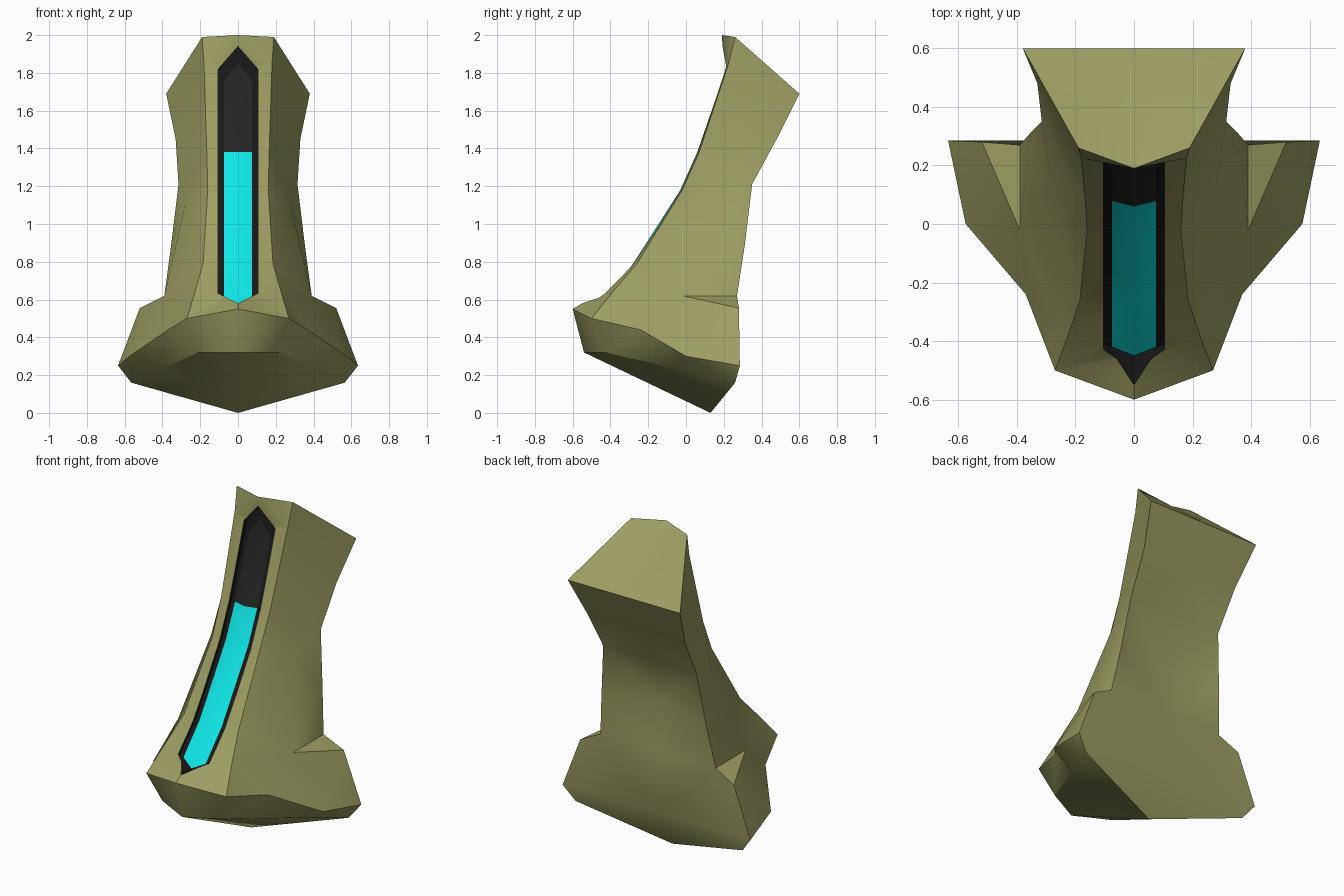
import bpy, bmesh, math

if "Cube" in bpy.data.objects:
    bpy.data.objects.remove(bpy.data.objects["Cube"])

def material(name, rgb):
    m = bpy.data.materials.new(name)
    m.diffuse_color = (*rgb, 1)
    m.use_nodes = True
    m.node_tree.nodes["Principled BSDF"].inputs["Base Color"].default_value = m.diffuse_color
    return m

OLIVE, BLACK, GREY, CYAN = range(4)
mats = [material("olive", (0.34, 0.34, 0.125)), material("black", (0.009, 0.009, 0.009)),
        material("dark_grey", (0.018, 0.018, 0.018)), material("cyan", (0.005, 0.8, 0.8))]

def make_object(name, bm):
    me = bpy.data.meshes.new(name)
    bm.to_mesh(me)
    bm.free()
    for m in mats:
        me.materials.append(m)
    ob = bpy.data.objects.new(name, me)
    bpy.context.collection.objects.link(ob)
    return ob

# Half of the body: c = front ridge, e = front strip edge, b = rear corner, t = rear centre line
P = dict(
    c0=(0, .19, 2.0), c1=(0, .2, 1.82), c2=(0, .05, 1.38), c3=(0, -.04, 1.18),
    c4=(0, -.30, .79), c5=(0, -.45, .64), c6=(0, -.60, .55), c7=(0, -.54, .32),
    e0=(.19, .26, 1.99), e1=(.18, .225, 1.85), e2=(.165, .07, 1.38), e3=(.16, -.02, 1.18),
    e4=(.185, -.26, .79), e5=(.225, -.38, .65), e6=(.27, -.50, .50), e7=(.21, -.43, .32),
    b0=(.38, .60, 1.69), b1=(.33, .48, 1.45), b2=(.315, .35, 1.21), b3=(.39, .27, .62),
    t0=(0, .60, 1.69), t1=(0, .48, 1.45), t2=(0, .35, 1.21), t3=(0, .27, .62),
    t4=(0, .285, .25), t5=(0, .13, 0),
    # waist, rear dent, shoulder and foot corners
    m=(.28, .14, 1.10), q=(.355, .31, .88), n=(0, .22, .90),
    s=(.39, -.02, .62), f=(.37, -.24, .44), g=(.575, 0, .30), h=(.635, .285, .25),
    o=(.52, .28, .555), k1=(.40, -.06, .237), k2=(.565, .26, .16))
FACES = """e0 e1 b1 b0, e1 e2 b2 b1, e2 e3 m b2, e3 e4 s m, e4 e5 s, e5 e6 f s, e6 e7 k1 f,
 f k1 g, g k1 k2 h, s f g, s g h o, s o b3, m s b3 q, m q b2, b0 b1 t1 t0, b1 b2 t2 t1,
 b2 n t2, b2 q n, q b3 t3 n, b3 o h, b3 h t4 t3, h k2 t5 t4, c0 e0 b0 t0,
 c7 e7 k1 t5, k1 k2 t5"""
faces = [row.split() for row in FACES.split(",")]
faces += [[f"c{i}", f"c{i+1}", f"e{i+1}", f"e{i}"] for i in range(7)]

bm = bmesh.new()
v = {k: bm.verts.new(co) for k, co in P.items()}
for names in faces:
    bm.faces.new([v[k] for k in names])
bmesh.ops.mirror(bm, geom=bm.verts[:] + bm.edges[:] + bm.faces[:], axis='X', merge_dist=0.0005)
bmesh.ops.remove_doubles(bm, verts=bm.verts[:], dist=0.0005)
bmesh.ops.triangulate(bm, faces=bm.faces[:])
bmesh.ops.recalc_face_normals(bm, faces=bm.faces[:])
body = make_object("body", bm)

# Slot cutter: a ridged floor with pointed ends, pulled forward through the front strip
# each row: height on the ridge, drop per unit of x, depth
ROWS = [(.58, .5, -.45), (.79, 0, -.28), (1.18, 0, -.03), (1.38, 0, .06),
        (1.85, -1.2, .222), (1.94, -1.14, .235)]
XS = [-.105, -.075, 0, .075, .105]
bm = bmesh.new()
grid = [[bm.verts.new((x, y + .25 * abs(x) + (.3 * dz * abs(x)), z + dz * abs(x))) for x in XS]
        for z, dz, y in ROWS]
for r in range(len(ROWS) - 1):
    for c in range(len(XS) - 1):
        fa = bm.faces.new((grid[r][c], grid[r][c + 1], grid[r + 1][c + 1], grid[r + 1][c]))
        inner = c in (1, 2)
        fa.material_index = CYAN if inner and r < 3 else GREY if inner and r == 3 else BLACK
floor = bm.faces[:]
ret = bmesh.ops.extrude_face_region(bm, geom=floor, use_keep_orig=True)
front = [e for e in ret["geom"] if isinstance(e, bmesh.types.BMVert)]
bmesh.ops.translate(bm, verts=front, vec=(0, -.4, 0))
keep = set(floor)
for fa in bm.faces:
    if fa not in keep:
        fa.material_index = BLACK
bmesh.ops.triangulate(bm, faces=bm.faces[:])
bmesh.ops.recalc_face_normals(bm, faces=bm.faces[:])
cutter = make_object("slot_cutter", bm)
cutter.hide_render = True

# Cut the slot, then smooth the body
mod = body.modifiers.new("slot", 'BOOLEAN')
mod.operation = 'DIFFERENCE'
mod.solver = 'EXACT'
mod.object = cutter
bpy.context.view_layer.objects.active = body
body.select_set(True)
bpy.ops.object.modifier_apply(modifier=mod.name)
bpy.data.objects.remove(cutter)
bpy.ops.object.shade_smooth_by_angle(angle=math.radians(35))
